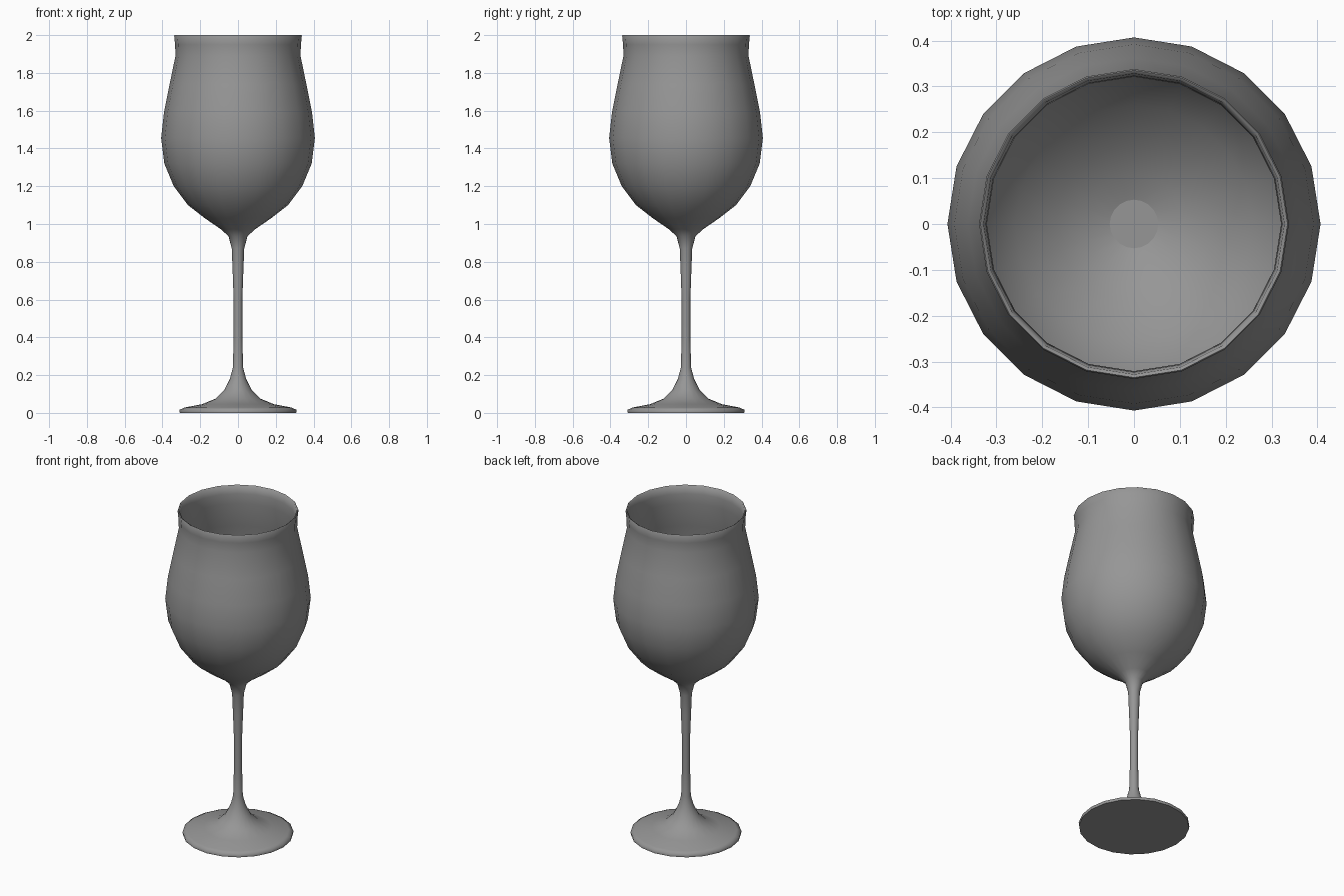
import bpy, bmesh, math

if "Cube" in bpy.data.objects:
    bpy.data.objects.remove(bpy.data.objects["Cube"])

SIDES = 20


def lathe(name, profile, sharp_ring):
    """Revolve (radius, height) points around z; radius 0 closes at the axis."""
    bm = bmesh.new()
    verts = [bm.verts.new((r, 0, z)) for r, z in profile]
    edges = [bm.edges.new(pair) for pair in zip(verts, verts[1:])]
    bmesh.ops.spin(bm, geom=verts + edges, cent=(0, 0, 0), axis=(0, 0, 1),
                   angle=2 * math.pi, steps=SIDES, use_duplicate=False)
    bmesh.ops.remove_doubles(bm, verts=bm.verts, dist=1e-4)
    bmesh.ops.recalc_face_normals(bm, faces=bm.faces)
    mesh = bpy.data.meshes.new(name)
    bm.to_mesh(mesh)
    bm.free()
    obj = bpy.data.objects.new(name, mesh)
    bpy.context.collection.objects.link(obj)
    bpy.ops.object.select_all(action='DESELECT')
    obj.select_set(True)
    bpy.context.view_layer.objects.active = obj
    bpy.ops.object.shade_smooth_by_angle(angle=math.radians(80))
    # Crisp edge around the ring given as (radius, height)
    ring = {v.index for v in mesh.vertices
            if abs(math.hypot(v.co.x, v.co.y) - sharp_ring[0]) < 1e-3
            and abs(v.co.z - sharp_ring[1]) < 1e-3}
    for e in mesh.edges:
        if set(e.vertices) <= ring:
            e.use_edge_sharp = True
    return obj


# Foot and stem
foot_stem = [(0, 0), (0.308, 0), (0.31, 0.016), (0.285, 0.028), (0.19, 0.046),
             (0.12, 0.075), (0.073, 0.12), (0.043, 0.18), (0.027, 0.24),
             (0.023, 0.4), (0.023, 0.6), (0.028, 0.74), (0.033, 0.87)]
# Outside of the bowl
outside = [(0.05, 0.935), (0.09, 0.972), (0.175, 1.03), (0.265, 1.10),
           (0.34, 1.20), (0.39, 1.32), (0.407, 1.455), (0.392, 1.59),
           (0.362, 1.74), (0.331, 1.89), (0.333, 1.95), (0.338, 1.996)]
# Rounded rim, then inside of the bowl down to its flat bottom
inside = [(0.335, 2.0), (0.328, 1.996), (0.323, 1.95), (0.321, 1.89),
          (0.352, 1.74), (0.381, 1.59), (0.396, 1.455), (0.379, 1.32),
          (0.331, 1.207), (0.259, 1.11), (0.17, 1.042), (0.11, 1.005),
          (0.053, 0.985), (0, 0.985)]

glass = lathe("wine_glass", foot_stem + outside + inside, (0.053, 0.985))

# Dark grey colour
dark = bpy.data.materials.new("dark_grey")
dark.diffuse_color = (0.305, 0.305, 0.305, 1)
dark.use_nodes = True
dark.node_tree.nodes["Principled BSDF"].inputs["Base Color"].default_value = dark.diffuse_color
glass.data.materials.append(dark)
